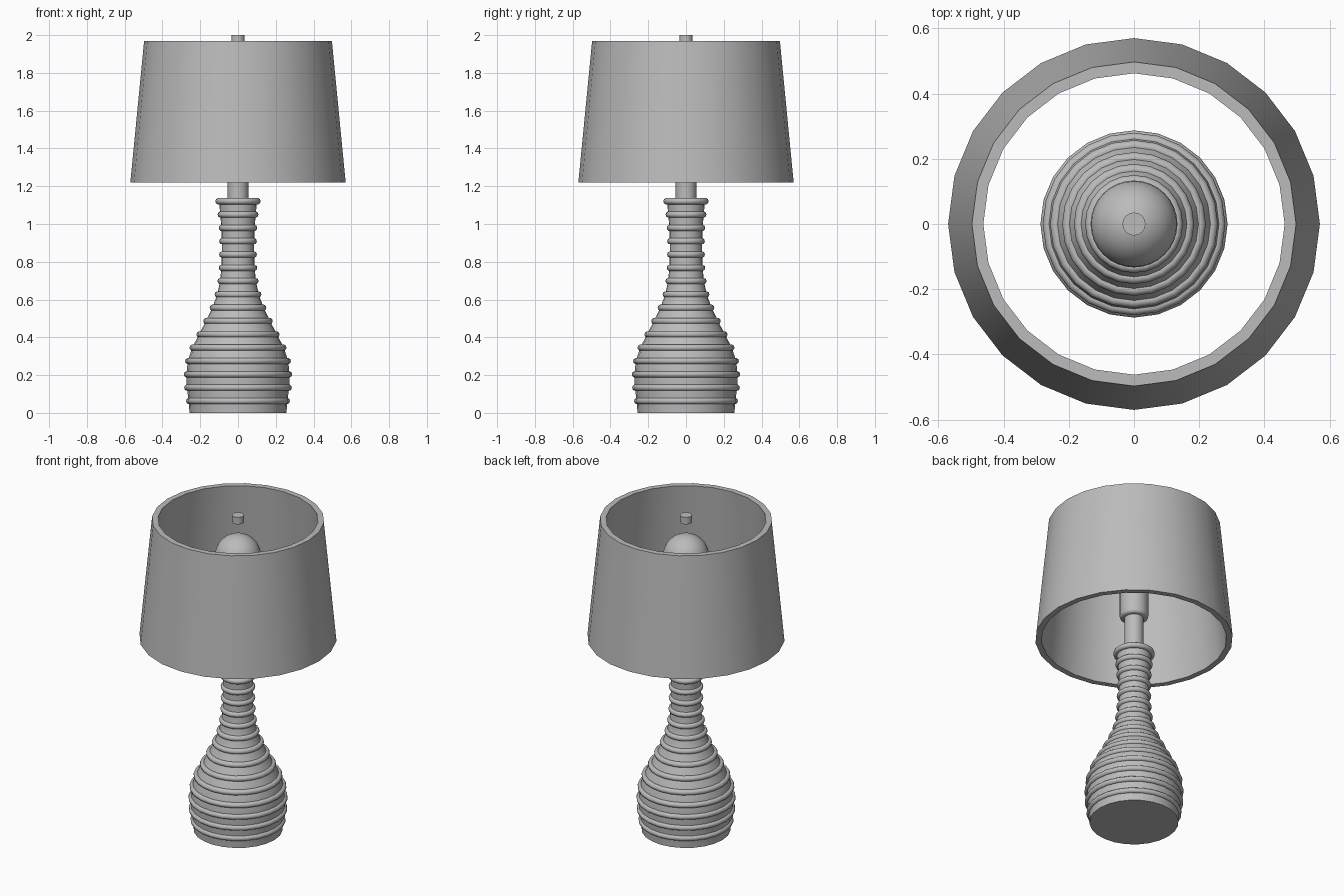
import bpy, bmesh, math

if "Cube" in bpy.data.objects:
    bpy.data.objects.remove(bpy.data.objects["Cube"])

GREY = (0.5, 0.5, 0.5, 1)
mat = bpy.data.materials.new("plain grey")
mat.use_nodes = True
mat.diffuse_color = GREY
mat.node_tree.nodes["Principled BSDF"].inputs["Base Color"].default_value = GREY


def finish(bm, name, angle=35):
    bmesh.ops.recalc_face_normals(bm, faces=bm.faces)
    mesh = bpy.data.meshes.new(name)
    bm.to_mesh(mesh)
    bm.free()
    mesh.materials.append(mat)
    obj = bpy.data.objects.new(name, mesh)
    bpy.context.collection.objects.link(obj)
    bpy.ops.object.select_all(action="DESELECT")
    obj.select_set(True)
    bpy.context.view_layer.objects.active = obj
    bpy.ops.object.shade_smooth_by_angle(angle=math.radians(angle))
    return obj


def lathe(name, profile, closed=False, sides=24, angle=35):
    """Turn a (radius, height) profile about z; open profiles get end caps."""
    bm = bmesh.new()
    rings = [[bm.verts.new((r * math.cos(math.tau * i / sides),
                            r * math.sin(math.tau * i / sides), z))
              for i in range(sides)] for r, z in profile]
    pairs = list(zip(rings, rings[1:]))
    if closed:
        pairs.append((rings[-1], rings[0]))
    else:
        bm.faces.new(rings[0])
        bm.faces.new(rings[-1])
    for a, b in pairs:
        for i in range(sides):
            j = (i + 1) % sides
            bm.faces.new((a[i], a[j], b[j], b[i]))
    return finish(bm, name, angle)


# Outer radii of the ribs, from the foot up to the collar
RIB_RADII = [0.275, 0.285, 0.287, 0.28, 0.257, 0.22, 0.184, 0.15,
             0.124, 0.109, 0.102, 0.1, 0.1, 0.102, 0.108, 0.12]
RIB_START, RIB_STEP, TUBE = 0.063, 0.0705, 0.017
ribs = [(r, RIB_START + RIB_STEP * i) for i, r in enumerate(RIB_RADII)]

# Turned body running just inside the ribs
body = [(0.257, 0)] + [(r - 0.014, z) for r, z in ribs[:-1]] + [(0.1, 1.12), (0.1, 1.135)]
lathe("base_body", body)

# Rounded ribs around the body
for n, (r, z) in enumerate(ribs):
    section = [(r - TUBE + TUBE * math.cos(math.tau * k / 10),
                z + TUBE * math.sin(math.tau * k / 10)) for k in range(10)]
    lathe(f"base_rib_{n + 1}", section, closed=True, angle=40)

# Neck, socket with rounded lower edge, and finial
lathe("neck", [(0.055, 1.1), (0.055, 1.4)])
lathe("bulb_socket", [(0.068, 1.355), (0.079, 1.36), (0.083, 1.372), (0.083, 1.65)], angle=50)
lathe("finial", [(0.035, 1.955), (0.035, 2.0)])

# Bulb
bm = bmesh.new()
bmesh.ops.create_uvsphere(bm, u_segments=32, v_segments=16, radius=0.133)
bmesh.ops.translate(bm, verts=bm.verts, vec=(0, 0, 1.74))
finish(bm, "bulb")

# Tapered hollow shade
lathe("lamp_shade", [(0.57, 1.22), (0.497, 1.97), (0.462, 1.97), (0.535, 1.22)], closed=True)
